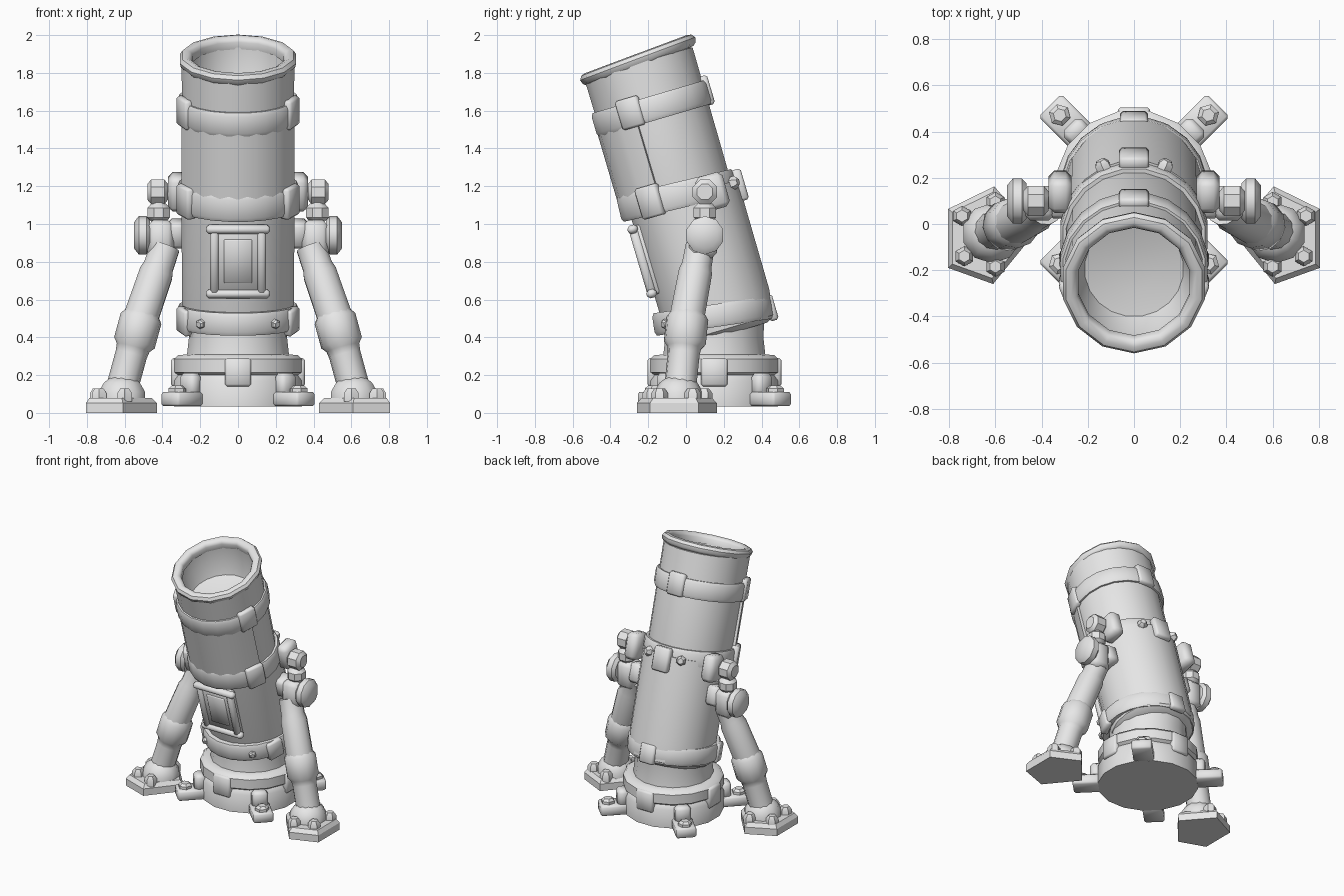
import bpy, bmesh, math
from mathutils import Matrix, Vector

if "Cube" in bpy.data.objects:
    bpy.data.objects.remove(bpy.data.objects["Cube"])

T, R = Matrix.Translation, Matrix.Rotation
metal = bpy.data.materials.new("plain_grey_metal")
metal.diffuse_color = (0.8, 0.8, 0.8, 1)
metal.use_nodes = True
metal.node_tree.nodes["Principled BSDF"].inputs["Base Color"].default_value = metal.diffuse_color


def finish(name, bm, smooth=40):
    bmesh.ops.recalc_face_normals(bm, faces=bm.faces)
    me = bpy.data.meshes.new(name)
    bm.to_mesh(me)
    bm.free()
    me.materials.append(metal)
    ob = bpy.data.objects.new(name, me)
    bpy.context.collection.objects.link(ob)
    bpy.ops.object.select_all(action='DESELECT')
    ob.select_set(True)
    bpy.context.view_layer.objects.active = ob
    bpy.ops.object.shade_smooth_by_angle(angle=math.radians(smooth))
    return ob


def lathe(name, profile, mat=Matrix(), seg=16, closed=False):
    """Spin (radius, height) points around local z; closed joins last to first."""
    bm = bmesh.new()
    rings = []
    for r, z in profile:
        rings.append([bm.verts.new(mat @ Vector((r * math.cos(a), r * math.sin(a), z)))
                      for a in (2 * math.pi * (i + .5) / seg for i in range(seg))])
    pairs = list(zip(rings, rings[1:]))
    if closed:
        pairs.append((rings[-1], rings[0]))
    else:
        bm.faces.new(rings[0])
        bm.faces.new(rings[-1])
    for a, b in pairs:
        for i in range(seg):
            j = (i + 1) % seg
            bm.faces.new((a[i], a[j], b[j], b[i]))
    return finish(name, bm)


def along(a, b):
    a, b = Vector(a), Vector(b)
    return T(a) @ (b - a).to_track_quat('Z', 'Y').to_matrix().to_4x4()


def box(name, size, mat, bevel=0.012):
    bm = bmesh.new()
    bmesh.ops.create_cube(bm, size=1, matrix=Matrix.Diagonal((*size, 1)))
    bmesh.ops.bevel(bm, geom=bm.edges[:], offset=bevel, segments=1, affect='EDGES')
    bm.transform(mat)
    return finish(name, bm, 50)


def prism(name, bottom, z0, z1, shrink):
    """Flat polygon plate with a slightly smaller top."""
    bm = bmesh.new()
    c = sum((Vector(p) for p in bottom), Vector((0, 0))) / len(bottom)
    rings = []
    for z, k in ((z0, 1), (z0 + .65 * (z1 - z0), 1), (z1, shrink)):
        rings.append([bm.verts.new((*(c + (Vector(p) - c) * k), z)) for p in bottom])
    bm.faces.new(rings[0])
    bm.faces.new(rings[-1])
    for a, b in zip(rings, rings[1:]):
        for i in range(len(a)):
            j = (i + 1) % len(a)
            bm.faces.new((a[i], a[j], b[j], b[i]))
    return finish(name, bm, 30)


def shell(name, half_angle, r, thick, s0, s1, mat, n=8):
    """Curved plate wrapped on the front of the barrel."""
    bm = bmesh.new()
    cols = []
    for i in range(n + 1):
        a = math.radians(-90 + half_angle * (2 * i / n - 1))
        cols.append([bm.verts.new(mat @ Vector((q * math.cos(a), q * math.sin(a), s)))
                     for q, s in ((r - thick, s0), (r, s0), (r, s1), (r - thick, s1))])
    for a, b in zip(cols, cols[1:]):
        for k in range(4):
            bm.faces.new((a[k], a[k - 1], b[k - 1], b[k]))
    bm.faces.new(cols[0])
    bm.faces.new(cols[-1])
    return finish(name, bm)


def bolt(name, mat, r=.04, h=.05):
    return lathe(name, [(r, 0), (r, h * .65), (r * .6, h)], mat, 6)


# Round base with stacked collars and neck
BY = 0.15
lathe("base", [(.345, .035), (.345, .17), (.325, .20), (.345, .215), (.345, .285), (.325, .305),
               (.275, .31), (.265, .40), (.27, .5)], T((0, BY, 0)))
for i in range(4):
    spin = T((0, BY, 0)) @ R(math.radians(45 + 90 * i), 4, 'Z')
    box("base_tab", (.2, .14, .075), spin @ T((.415, 0, .073)))
    bolt("base_tab_bolt", spin @ T((.455, 0, .1)), .048, .045)
    box("base_gusset", (.08, .11, .12), spin @ T((.355, 0, .15)), .02)
for i in range(4):
    spin = T((0, BY, 0)) @ R(math.radians(90 * i), 4, 'Z')
    box("base_clamp", (.06, .14, .15), spin @ T((.325, 0, .215)))

# Tilted open barrel: upper tube with shallow bore, lower tube set slightly back
B = T((0, .155, .47)) @ R(math.radians(16.4), 4, 'X')
LOW = B @ T((0, .03, 0))
lathe("upper_barrel", [(.29, .66), (.297, .7), (.3, 1.1), (.302, 1.44), (.262, 1.45),
                       (.252, 1.34), (.215, 1.24), (.1, 1.22)], B, 20)
lathe("lower_barrel", [(.24, -.07), (.285, -.04), (.3, .1), (.303, .7)], LOW, 20)
RIM = T((0, -.262, 1.892)) @ R(math.radians(20.5), 4, 'X') @ Matrix.Diagonal((.98, 1.01, 1, 1))
lathe("muzzle_rim", [(.252, -.02), (.262, -.002), (.285, .008), (.308, .002), (.322, -.018),
                     (.316, -.042), (.298, -.058), (.255, -.06)], RIM, 14, True)


def band(name, s, half, r, tilt=0):
    lathe(name, [(.27, -half), (r - .01, -half), (r, -half + .02), (r, half - .02),
                 (r - .01, half), (.27, half)],
          B @ T((0, 0, s)) @ R(math.radians(tilt), 4, 'X'), 20, True)


def on_barrel(angle, r, s, frame=B):
    """Frame on the barrel skin: x sideways, -y outward, z along the barrel."""
    return frame @ R(math.radians(angle), 4, 'Z') @ T((0, -r, s))


# Reinforcing bands and their clamps
band("upper_band", 1.19, .065, .322)
band("middle_band", .71, .07, .322, -3)
band("lower_band", .045, .06, .322, -8)
for ang in (180, 68, -68):
    box("upper_band_clamp", (.13, .05, .16), on_barrel(ang, .305, 1.2))
for ang, s, r in ((180, .67, .33), (62, .72, .31), (-62, .72, .31)):
    box("middle_band_clamp", (.13, .06, .17), on_barrel(ang, r, s))
for ang, s in ((180, .0), (68, .05), (-68, .05)):
    box("lower_band_clamp", (.12, .05, .14), on_barrel(ang, .306, s))
for ang in (156, 204):
    bolt("middle_band_bolt", on_barrel(ang, .31, .69) @ R(math.pi / 2, 4, 'X'), .035, .05)
for ang in (38, -38):
    bolt("lower_band_bolt", on_barrel(ang, .31, .075) @ R(math.pi / 2, 4, 'X'), .026, .03)
shell("front_shell", 72, .314, .03, .7, 1.19, B)

# Front hatch with raised frame and two cross bars
box("hatch_plate", (.28, .06, .38), on_barrel(0, .282, .43, LOW))
for sx in (-1, 1):
    box("hatch_side", (.045, .05, .36), on_barrel(0, .305, .43, LOW) @ T((sx * .125, 0, 0)))
for s in (.25, .605):
    box("hatch_bar", (.34, .055, .045), on_barrel(0, .308, s, LOW), .015)
box("hatch_inset", (.15, .02, .24), on_barrel(0, .31, .43, LOW), .006)

# Two braced legs, one per side
for sx in (-1, 1):
    def P(x, y, z):
        return Vector((sx * x, y, z))
    outline = [(.805, .065), (.805, -.19), (.61, -.26), (.43, -.04), (.605, .163)]
    prism("foot_plate", [(sx * x, y) for x, y in outline], 0, .08, .88)
    for x, y in ((.745, .035), (.735, -.14), (.6, -.185), (.6, .095)):
        bolt("foot_bolt", T(P(x, y, .06)), .044, .07)
    lathe("ankle", [(.13, .06), (.13, .11), (.1, .16), (.06, .19)], T(P(.615, -.04, 0)), 10)
    foot, knee, hip = P(.625, -.035, .09), P(.505, .01, .53), P(.385, .075, .88)
    n = (knee - foot).length
    lathe("lower_leg", [(.085, 0), (.085, n * .5), (.09, n * .58), (.112, n * .64),
                        (.112, n * .93), (.09, n)], along(foot, knee), 12)
    n = (hip - knee).length
    lathe("upper_leg", [(.095, -.03), (.092, n * .6), (.082, n * .7), (.08, n)],
          along(knee, hip), 12)
    # Hip block with round side cap
    box("hip_block", (.14, .15, .2), T(P(.41, .09, .92)), .03)
    lathe("hip_cap", [(.08, 0), (.102, .02), (.102, .06), (.07, .085)],
          along(P(.465, .1, .94), P(.6, .1, .94)), 10)
    # Ball link and bracket up to the middle band
    lathe("link_ball", [(.03, -.06), (.065, -.025), (.065, .025), (.03, .06)],
          T(P(.42, .1, 1.06)), 8)
    lathe("link_knob", [(.045, 0), (.07, .02), (.07, .09), (.045, .11)],
          along(P(.37, .1, 1.17), P(.6, .1, 1.17)), 8)
    box("link_bracket", (.1, .15, .19), T(P(.32, .14, 1.17)) @ R(math.radians(16), 4, 'X'), .025)
    box("lower_bracket", (.1, .13, .14), T(P(.32, .1, .95)) @ R(math.radians(16), 4, 'X'), .02)
